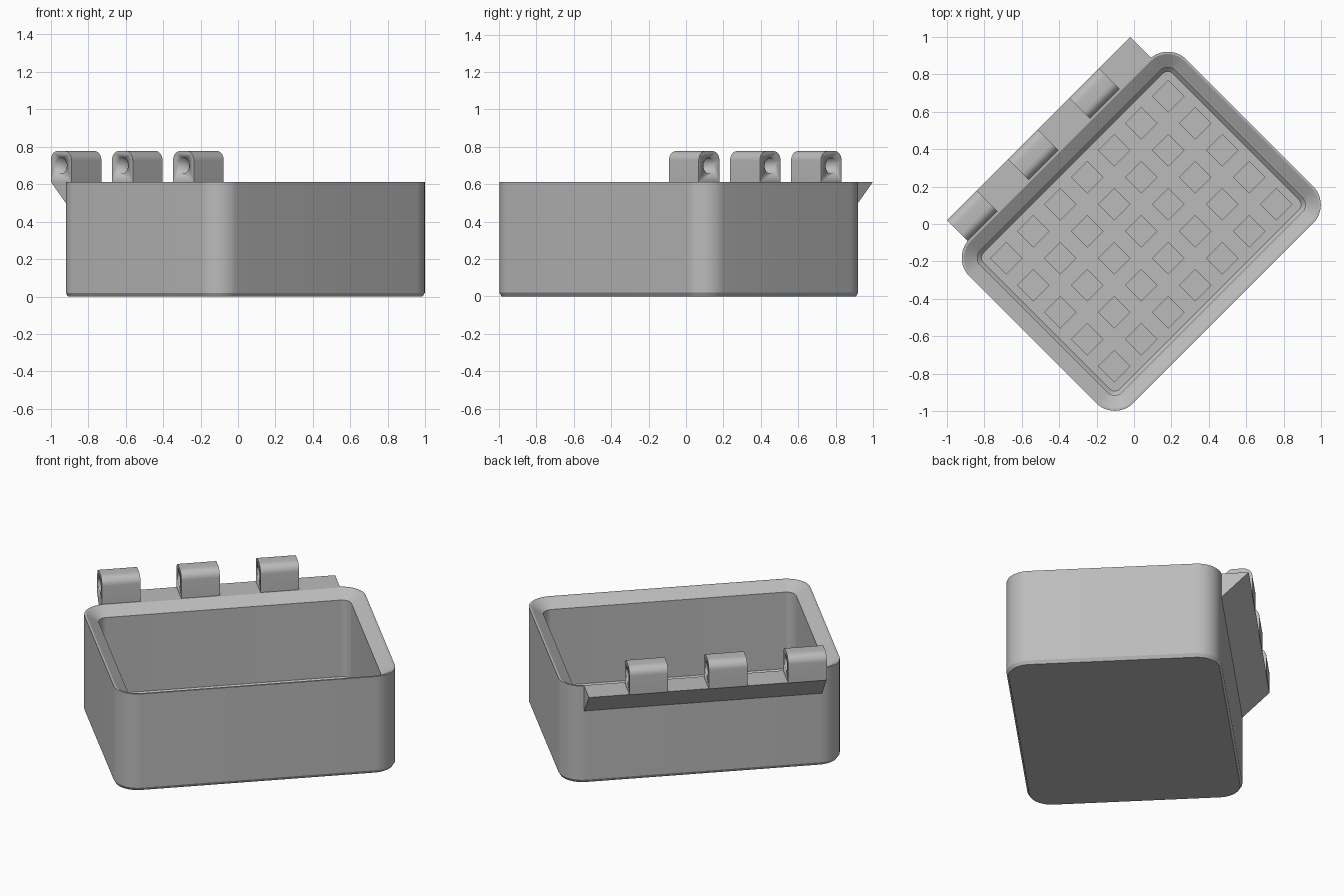
import bpy, bmesh, math

if "Cube" in bpy.data.objects:
    bpy.data.objects.remove(bpy.data.objects["Cube"])

TURN = math.radians(45)          # whole model stands diagonally
U, V, VC = 0.819, 0.619, -0.055  # half length, half depth, depth centre
R, TOP, FLOOR = 0.14, 0.613, 0.06

grey = bpy.data.materials.new("plain grey")
grey.diffuse_color = (0.5, 0.5, 0.5, 1)
grey.use_nodes = True
grey.node_tree.nodes["Principled BSDF"].inputs["Base Color"].default_value = grey.diffuse_color


def finish(name, bm, smooth=True):
    bmesh.ops.recalc_face_normals(bm, faces=bm.faces)
    me = bpy.data.meshes.new(name)
    bm.to_mesh(me)
    bm.free()
    me.materials.append(grey)
    ob = bpy.data.objects.new(name, me)
    bpy.context.collection.objects.link(ob)
    ob.rotation_euler.z = TURN
    if smooth:
        bpy.ops.object.select_all(action='DESELECT')
        ob.select_set(True)
        bpy.context.view_layer.objects.active = ob
        bpy.ops.object.shade_smooth_by_angle(angle=math.radians(30))
    return ob


def ring(bm, inset, z, seg=12):
    """Rounded rectangle loop, pulled in by inset."""
    r = R - inset
    verts = []
    for k, (sx, sy) in enumerate([(1, 1), (-1, 1), (-1, -1), (1, -1)]):
        for i in range(seg + 1):
            a = math.pi / 2 * (k + i / seg)
            verts.append(bm.verts.new((sx * (U - R) + r * math.cos(a),
                                       VC + sy * (V - R) + r * math.sin(a), z)))
    return verts


def extrude_profile(bm, pts, u0, u1):
    """Sweep a (depth, height) outline along the length axis."""
    a = [bm.verts.new((u0, v, z)) for v, z in pts]
    b = [bm.verts.new((u1, v, z)) for v, z in pts]
    n = len(pts)
    for i in range(n):
        j = (i + 1) % n
        bm.faces.new((a[i], a[j], b[j], b[i]))
    bm.faces.new(a)
    bm.faces.new(b)


def circle(cv, cz, r, a0, a1, n):
    return [(cv + r * math.cos(math.radians(a0 + (a1 - a0) * i / n)),
             cz + r * math.sin(math.radians(a0 + (a1 - a0) * i / n))) for i in range(n + 1)]


def cut(ob, cutter):
    cutter.hide_render = True
    cutter.hide_viewport = True
    m = ob.modifiers.new("cut", 'BOOLEAN')
    m.operation, m.solver, m.object = 'DIFFERENCE', 'EXACT', cutter


# Tray: bottom chamfer, outer wall, bevelled rim, inner wall, floor chamfer
bm = bmesh.new()
loops = [ring(bm, i, z) for i, z in [(0.012, 0), (0, 0.02), (0, TOP), (0.012, TOP),
                                     (0.083, TOP - 0.046), (0.083, FLOOR + 0.022), (0.105, FLOOR)]]
for a, b in zip(loops, loops[1:]):
    for i in range(len(a)):
        j = (i + 1) % len(a)
        bm.faces.new((a[i], a[j], b[j], b[i]))
bm.faces.new(loops[0])
bm.faces.new(loops[-1])
tray = finish("tray", bm)

# Grid of shallow square pockets in the floor
bm = bmesh.new()
for i in range(-3, 4):
    for j in range(-2, 3):
        cu, cv, h = i * 0.204, VC + j * 0.204, 0.06
        extrude_profile(bm, [(cv - h, FLOOR - 0.02), (cv + h, FLOOR - 0.02),
                             (cv + h, FLOOR + 0.02), (cv - h, FLOOR + 0.02)], cu - h, cu + h)
cut(tray, finish("pocket_cutter", bm, False))

# Hinge ledge: wedge under the hinge
IN, OUT = 0.56, 0.721
bm = bmesh.new()
extrude_profile(bm, [(IN, TOP), (OUT, TOP), (IN, TOP - OUT + IN)], -0.693, 0.693)
finish("hinge_ledge", bm, False)

# Hinge knuckles with a pin hole
MID, CR, KT = (0.564 + OUT) / 2, 0.05, 0.777
outline = ([(OUT, TOP - 0.002)] + circle(OUT - CR, KT - CR, CR, 0, 90, 8)
           + circle(0.564 + CR, KT - CR, CR, 90, 180, 8) + [(0.564, TOP - 0.002)])
for k in range(3):
    u0 = -0.693 + 0.462 * k
    bm = bmesh.new()
    extrude_profile(bm, outline, u0, u0 + 0.225)
    knuckle = finish(f"hinge_knuckle_{k + 1}", bm)
    bm = bmesh.new()
    extrude_profile(bm, circle(MID, 0.699, 0.043, 0, 360, 24)[:-1], u0 - 0.05, u0 + 0.275)
    cut(knuckle, finish(f"pin_hole_cutter_{k + 1}", bm))
